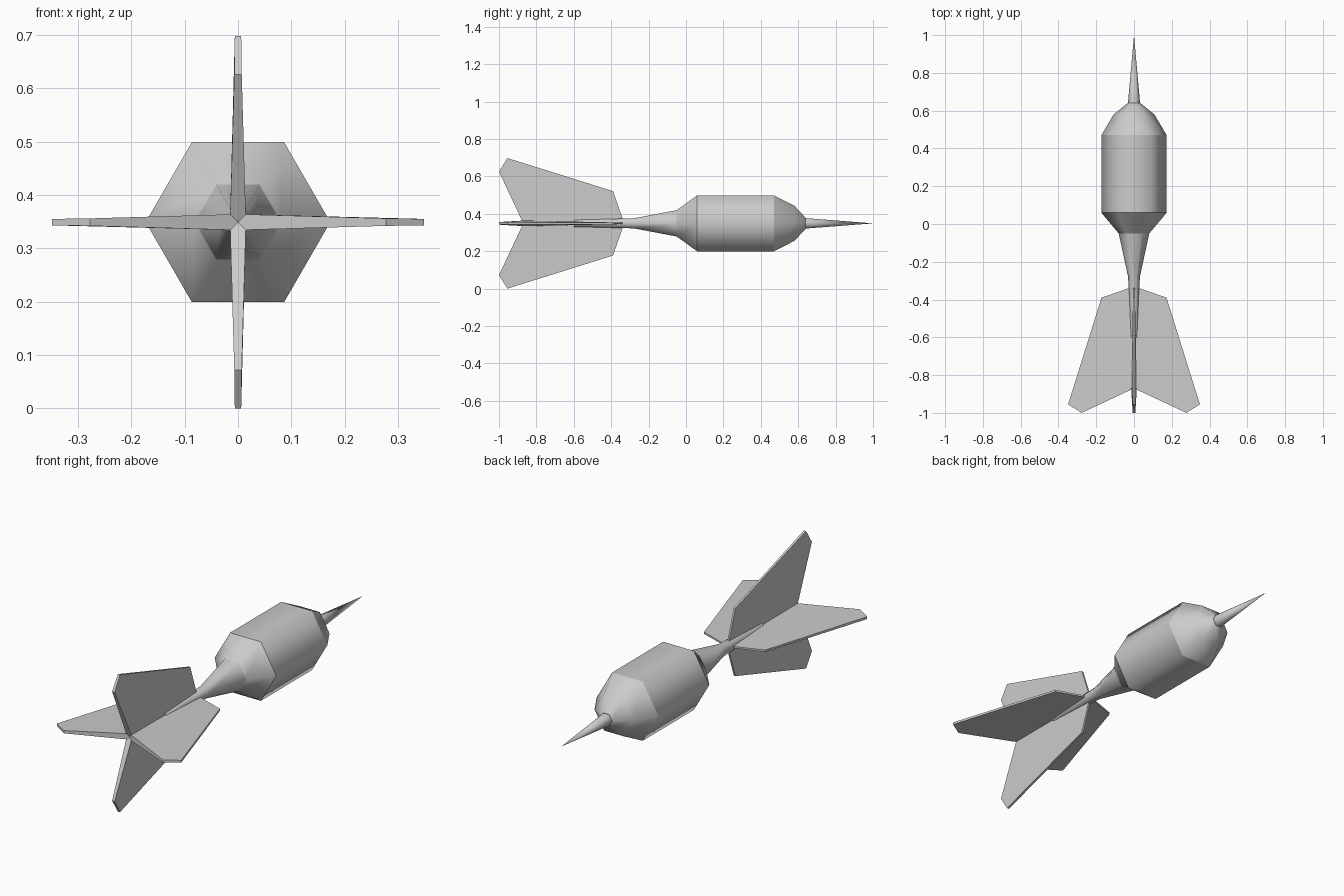
import bpy, bmesh
from math import cos, sin, pi
from mathutils import Matrix, Vector

if "Cube" in bpy.data.objects:
    bpy.data.objects.remove(bpy.data.objects["Cube"])

ZC = 0.349  # height of the long axis


def lathe(name, profile, sides=6, sharp=()):
    """Sweep (y, radius) points around the long axis; sharp = ring indices with a hard edge."""
    bm = bmesh.new()
    rings = []
    for y, r in profile:
        if r == 0:
            rings.append([bm.verts.new((0, y, ZC))] * sides)
        else:
            rings.append([bm.verts.new((r * cos(2 * pi * k / sides), y, ZC + r * sin(2 * pi * k / sides)))
                          for k in range(sides)])
    for a, b in zip(rings, rings[1:]):
        for k in range(sides):
            n = (k + 1) % sides
            quad = list(dict.fromkeys((a[k], a[n], b[n], b[k])))
            bm.faces.new(quad).smooth = True
    for ring in (rings[0], rings[-1]):
        if ring[0] is not ring[1]:
            bm.faces.new(ring)
            for k in range(sides):
                bm.edges.get((ring[k], ring[k - 1])).smooth = False
    for i in sharp:
        for k in range(sides):
            bm.edges.get((rings[i][k], rings[i][k - 1])).smooth = False
    finish(name, bm)


def finish(name, bm):
    bmesh.ops.recalc_face_normals(bm, faces=bm.faces)
    me = bpy.data.meshes.new(name)
    bm.to_mesh(me)
    bm.free()
    ob = bpy.data.objects.new(name, me)
    bpy.context.collection.objects.link(ob)


# Hexagonal barrel, shaft and needle point
lathe("barrel", [(-0.05, 0.081), (0.06, 0.173), (0.47, 0.173), (0.58, 0.108), (0.64, 0.034)], sharp=(1, 2))
lathe("shaft", [(-0.60, 0.021), (-0.28, 0.031), (-0.05, 0.081)])
lathe("needle", [(0.64, 0.032), (1.0, 0)])

# Four tail fins: (radial distance, y, half thickness), thickest at the rear root
FIN = [(0, -0.33, 0.004), (0.172, -0.39, 0.005), (0.349, -0.955, 0.006),
       (0.277, -1.0, 0.007), (0, -0.87, 0.015)]
for i, name in enumerate(("fin_right", "fin_top", "fin_left", "fin_bottom")):
    rot = Matrix.Rotation(-i * pi / 2, 3, 'Y')
    bm = bmesh.new()
    sides = [[bm.verts.new(rot @ Vector((r, y, s * t)) + Vector((0, 0, ZC))) for r, y, t in FIN]
             for s in (-1, 1)]
    for s in sides:
        bm.faces.new(s)
    for k in range(len(FIN)):
        bm.faces.new((sides[0][k - 1], sides[0][k], sides[1][k], sides[1][k - 1]))
    finish(name, bm)
